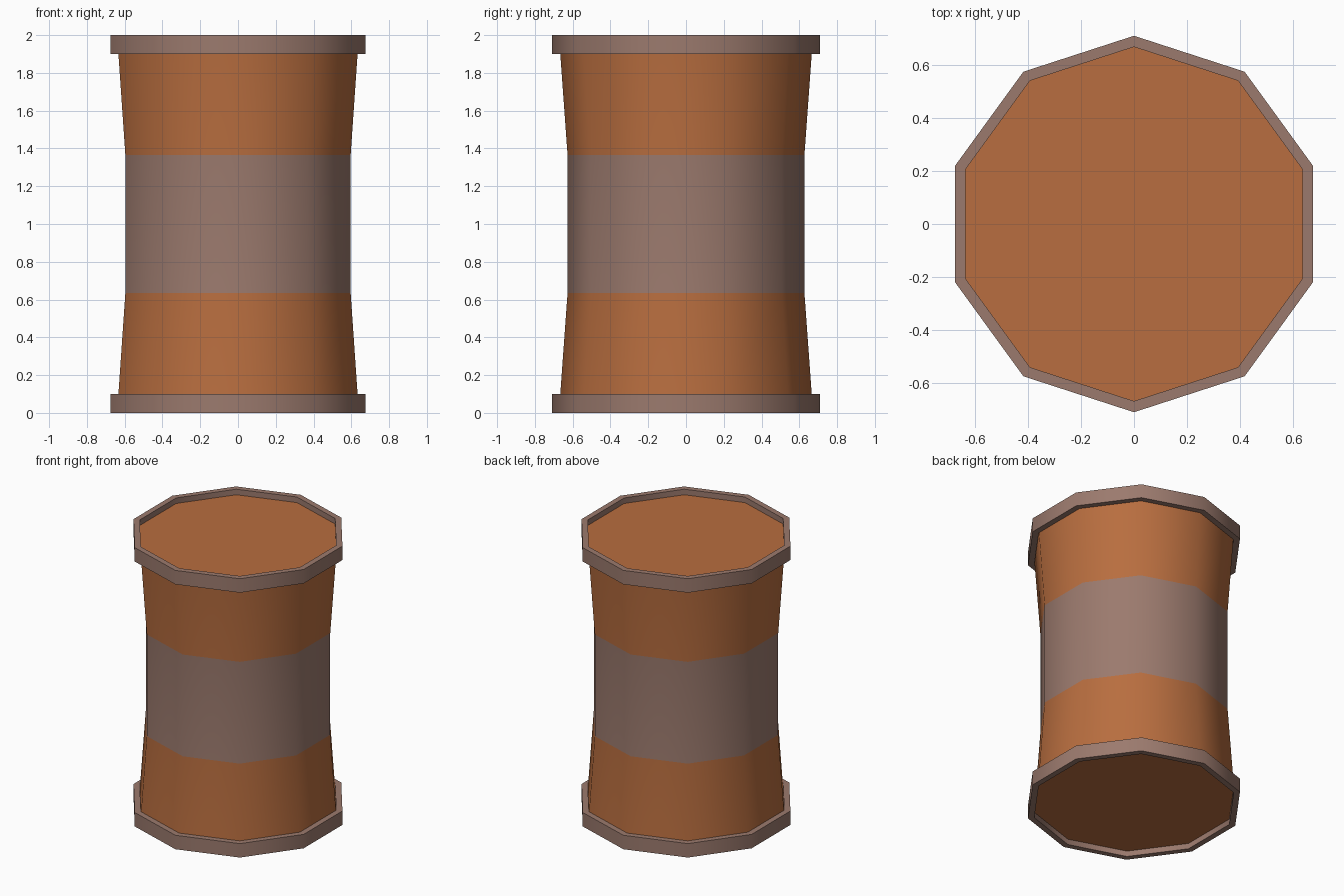
import bpy, bmesh, math

if "Cube" in bpy.data.objects:
    bpy.data.objects.remove(bpy.data.objects["Cube"])

SIDES = 10


def material(name, color):
    m = bpy.data.materials.new(name)
    m.diffuse_color = color
    m.use_nodes = True
    m.node_tree.nodes["Principled BSDF"].inputs["Base Color"].default_value = m.diffuse_color
    return m


wood = material("warm_wood", (0.48, 0.155, 0.05, 1))
metal = material("brown_metal", (0.33, 0.195, 0.155, 1))


def lathe(name, profile, mats, seg_mats, closed=False, capped=False):
    """Revolve (radius, z) points listed bottom to top around z."""
    bm = bmesh.new()
    rings = []
    for r, z in profile:
        rings.append([bm.verts.new((r * math.cos(a), r * math.sin(a), z))
                      for a in (math.pi / 2 + 2 * math.pi * i / SIDES for i in range(SIDES))])
    n = len(rings)
    for k in range(n if closed else n - 1):
        lo, hi = rings[k], rings[(k + 1) % n]
        for i in range(SIDES):
            j = (i + 1) % SIDES
            bm.faces.new((lo[i], lo[j], hi[j], hi[i])).material_index = seg_mats[k % len(seg_mats)]
    if capped:
        bm.faces.new(rings[0][::-1])
        bm.faces.new(rings[-1])
    bmesh.ops.recalc_face_normals(bm, faces=bm.faces[:])
    me = bpy.data.meshes.new(name)
    bm.to_mesh(me)
    bm.free()
    for m in mats:
        me.materials.append(m)
    ob = bpy.data.objects.new(name, me)
    bpy.context.collection.objects.link(ob)
    bpy.ops.object.select_all(action='DESELECT')
    ob.select_set(True)
    bpy.context.view_layer.objects.active = ob
    bpy.ops.object.shade_smooth_by_angle(angle=math.radians(40))
    return ob


# Waisted body with a flush middle band and recessed end caps
lathe("barrel_body",
      [(0.67, 0.04), (0.627, 0.635), (0.627, 1.365), (0.67, 1.96)],
      [wood, metal], [0, 1, 0], capped=True)

# Raised rims at both ends
for name, z in (("bottom_rim", 0.0), ("top_rim", 1.9)):
    lathe(name, [(0.71, z), (0.71, z + 0.1), (0.668, z + 0.1), (0.668, z)],
          [metal], [0], closed=True)
